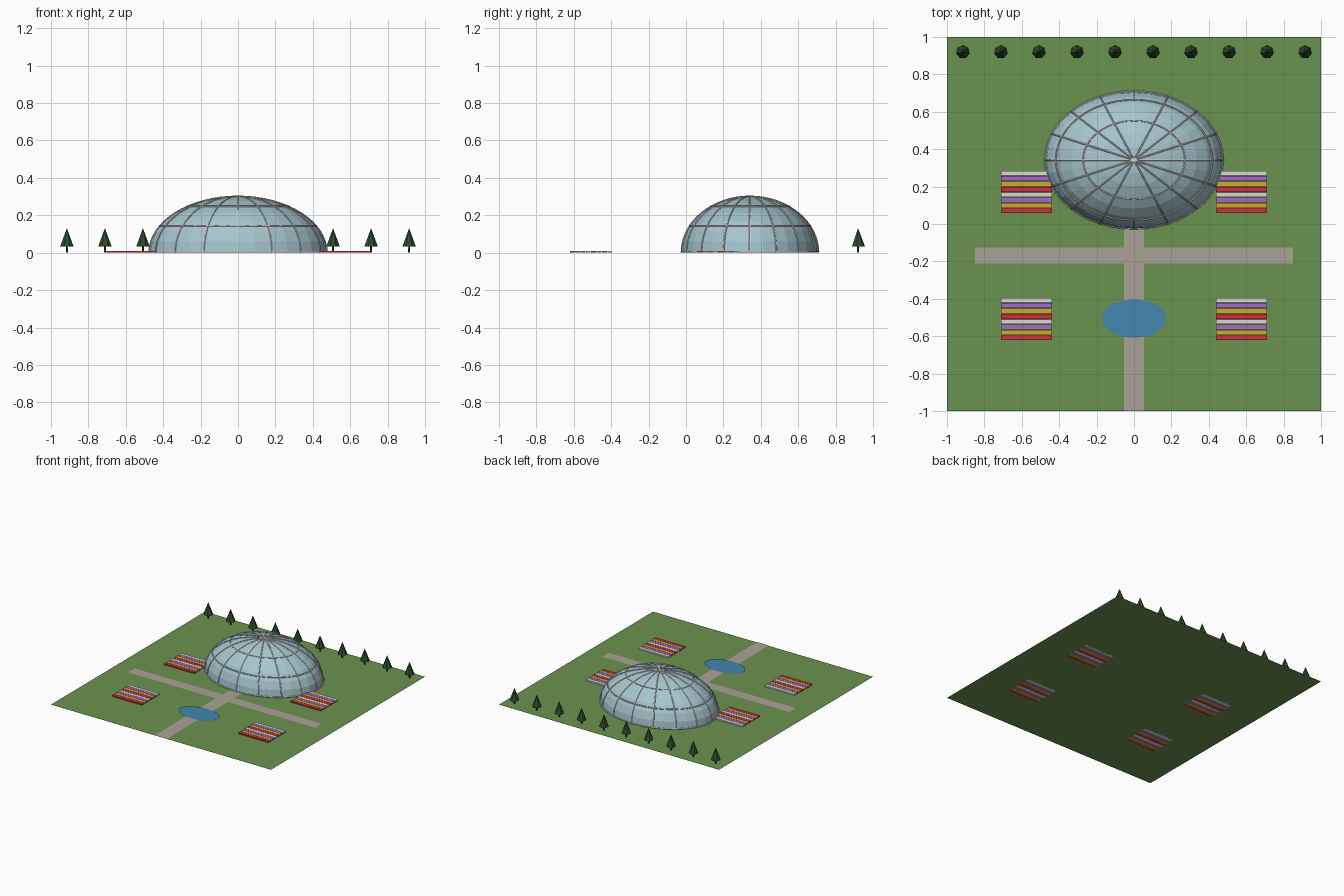
import bpy, bmesh
from math import sin, cos, pi, radians
from mathutils import Matrix, Vector

if "Cube" in bpy.data.objects:
    bpy.data.objects.remove(bpy.data.objects["Cube"], do_unlink=True)


def material(name, r, g, b):
    m = bpy.data.materials.new(name)
    m.use_nodes = True
    m.diffuse_color = (r, g, b, 1)
    m.node_tree.nodes["Principled BSDF"].inputs["Base Color"].default_value = (r, g, b, 1)
    return m


GRASS = material("grass", 0.145, 0.29, 0.08)
PAVING = material("paving", 0.41, 0.36, 0.31)
WATER = material("water", 0.055, 0.24, 0.44)
RED = material("red flowers", 0.62, 0.03, 0.045)
YELLOW = material("yellow flowers", 0.64, 0.40, 0.03)
PURPLE = material("purple flowers", 0.35, 0.15, 0.56)
WHITE = material("white", 0.72, 0.70, 0.67)
GLASS = material("glass", 0.38, 0.56, 0.62)
NEEDLES = material("needles", 0.025, 0.075, 0.027)
BARK = material("bark", 0.08, 0.045, 0.025)


def finish(name, bm, mat):
    me = bpy.data.meshes.new(name)
    bm.to_mesh(me)
    bm.free()
    me.materials.append(mat)
    ob = bpy.data.objects.new(name, me)
    bpy.context.collection.objects.link(ob)
    return ob


def sheet(name, x0, x1, y0, y1, z, mat):
    bm = bmesh.new()
    corners = ((x0, y0), (x1, y0), (x1, y1), (x0, y1))
    bm.faces.new([bm.verts.new((x, y, z)) for x, y in corners])
    return finish(name, bm, mat)


def box(name, centre, size, mat):
    bm = bmesh.new()
    bmesh.ops.create_cube(bm, size=1, matrix=Matrix.LocRotScale(Vector(centre), None, Vector(size)))
    return finish(name, bm, mat)


def cone(name, x, y, z0, z1, r0, r1, sides, mat):
    bm = bmesh.new()
    bmesh.ops.create_cone(bm, cap_ends=True, segments=sides, radius1=r0, radius2=r1,
                          depth=z1 - z0, matrix=Matrix.Translation((x, y, (z0 + z1) / 2)))
    return finish(name, bm, mat)


def tube(name, points, closed, radius, mat):
    cu = bpy.data.curves.new(name, 'CURVE')
    cu.dimensions = '3D'
    cu.bevel_depth = radius
    cu.bevel_resolution = 1
    sp = cu.splines.new('POLY')
    sp.points.add(len(points) - 1)
    for p, co in zip(sp.points, points):
        p.co = (*co, 1)
    sp.use_cyclic_u = closed
    temp = bpy.data.objects.new(name + "_path", cu)
    me = bpy.data.meshes.new_from_object(temp)
    bpy.data.objects.remove(temp)
    me.materials.clear()
    me.materials.append(mat)
    me.shade_flat()
    bpy.context.collection.objects.link(bpy.data.objects.new(name, me))


# Lawn, paths and pond
sheet("lawn", -1, 1, -1, 1, 0, GRASS)
sheet("main_path", -0.054, 0.054, -1, 0.0, 0.003, PAVING)
sheet("cross_path", -0.85, 0.85, -0.211, -0.126, 0.0035, PAVING)
bm = bmesh.new()
bmesh.ops.create_circle(bm, cap_ends=True, segments=32, radius=1,
                        matrix=Matrix.LocRotScale(Vector((0, -0.506, 0.006)), None, Vector((0.171, 0.102, 1))))
finish("pond", bm, WATER)

# Striped flower beds
PITCH = 0.0287
for side, sx in (("right", -1), ("left", 1)):
    for row, cy in (("front", -0.508), ("back", 0.171)):
        for i in range(8):
            mat = (RED, YELLOW, PURPLE, WHITE)[i % 4]
            y = cy + (i - 3.5) * PITCH
            box(f"{row}_{side}_flower_row_{i + 1}", (sx * 0.575, y, 0.005), (0.273, 0.026, 0.01), mat)

# Glass dome: faceted half ellipsoid
CY, RX, RY, RZ = 0.342, 0.476, 0.367, 0.302


def on_dome(a, e):
    return (RX * cos(e) * cos(a), CY + RY * cos(e) * sin(a), RZ * sin(e))


bm = bmesh.new()
bmesh.ops.create_uvsphere(bm, u_segments=32, v_segments=16, radius=1)
bmesh.ops.delete(bm, geom=[v for v in bm.verts if v.co.z < -0.01], context='VERTS')
bmesh.ops.transform(bm, verts=bm.verts,
                    matrix=Matrix.LocRotScale(Vector((0, CY, 0)), None, Vector((RX, RY, RZ))))
finish("glass_dome", bm, GLASS)

# Dome frame: arched ribs and level hoops
for i in range(16):
    a = i * pi / 8
    tube(f"dome_rib_{i + 1}", [on_dome(a, j * pi / 32) for j in range(17)], False, 0.004, WHITE)
for name, e in (("base_hoop", 0.9), ("middle_hoop", 28.5), ("upper_hoop", 55)):
    tube(name, [on_dome(i * pi / 24, radians(e)) for i in range(48)], True, 0.0045, WHITE)

# Row of conifers along the back
for i in range(10):
    x = (i - 4.5) * 0.2033
    cone(f"tree_trunk_{i + 1}", x, 0.92, 0, 0.04, 0.006, 0.005, 6, BARK)
    cone(f"tree_crown_{i + 1}", x, 0.92, 0.033, 0.131, 0.037, 0, 7, NEEDLES)
